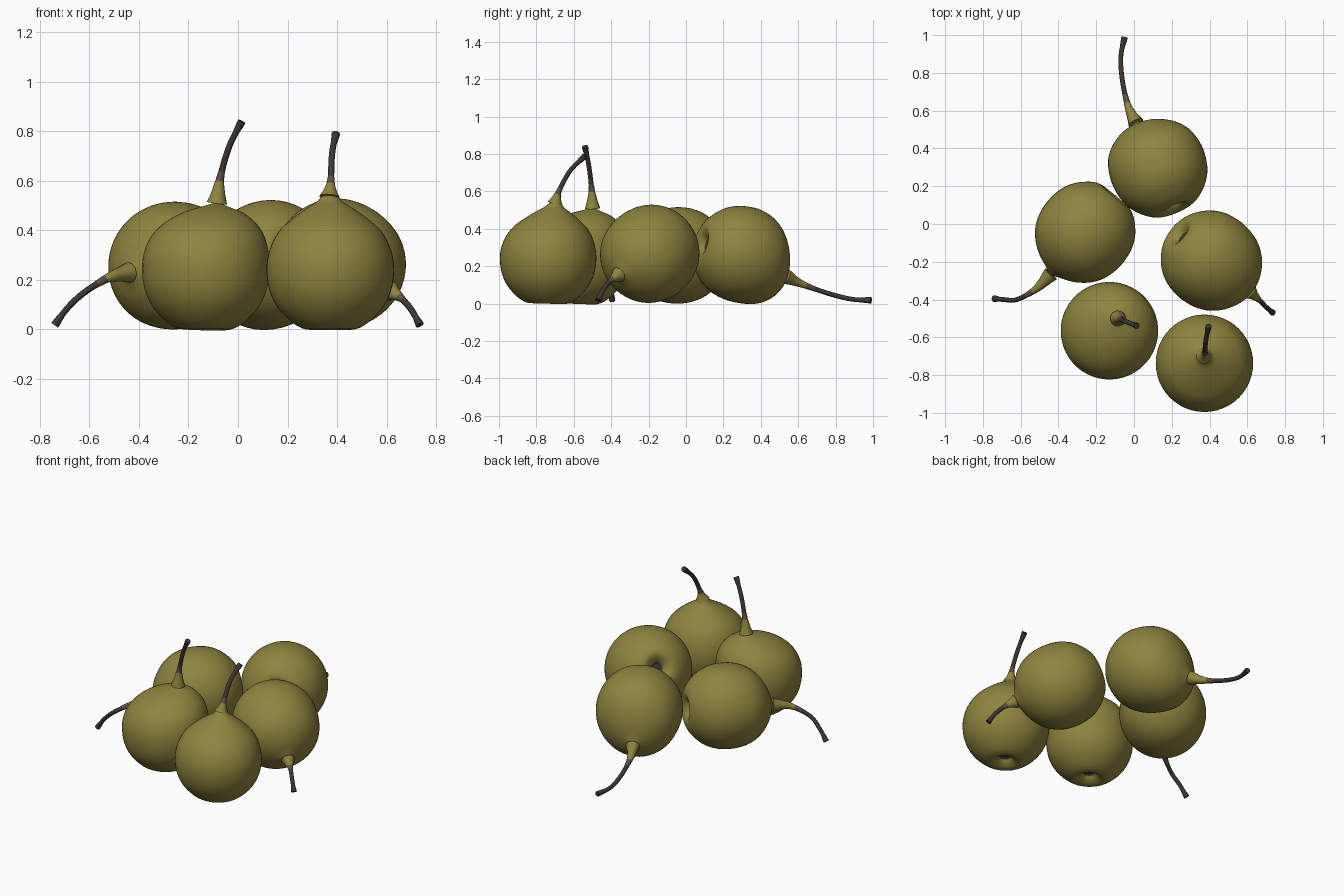
import bpy, bmesh, math
from mathutils import Vector

if "Cube" in bpy.data.objects:
    bpy.data.objects.remove(bpy.data.objects["Cube"])


def material(name, color):
    m = bpy.data.materials.new(name)
    m.use_nodes = True
    m.diffuse_color = (*color, 1)
    bsdf = m.node_tree.nodes["Principled BSDF"]
    bsdf.inputs["Base Color"].default_value = (*color, 1)
    bsdf.inputs["Roughness"].default_value = 0.7
    return m


SKIN = material("olive skin", (0.27, 0.23, 0.05))
WOOD = material("pale wood", (0.11, 0.08, 0.06))
DARK = material("dark stem", (0.047, 0.038, 0.034))
MATERIALS = [SKIN, WOOD, DARK]


def smooth_path(points, steps):
    """Catmull-Rom interpolation through the points."""
    p = [Vector(q) for q in points]
    p = [2 * p[0] - p[1]] + p + [2 * p[-1] - p[-2]]
    out = []
    for a, b, c, d in zip(p, p[1:], p[2:], p[3:]):
        for i in range(steps):
            t = i / steps
            out.append(b + (c - a) * (t / 2)
                       + (2 * a - 5 * b + 4 * c - d) * (t * t / 2)
                       + (3 * b - a - 3 * c + d) * (t ** 3 / 2))
    return out + [p[-2]]


def loft(name, rings, sides, pick):
    """Skin a list of (centre, rotation, radius) rings; pick(i) is the material."""
    bm = bmesh.new()
    loops = []
    for centre, rot, r in rings:
        loops.append([bm.verts.new(centre + rot @ Vector(
            (r * math.cos(2 * math.pi * k / sides),
             r * math.sin(2 * math.pi * k / sides), 0))) for k in range(sides)])
    for i, (lo, hi) in enumerate(zip(loops, loops[1:])):
        for k in range(sides):
            n = (k + 1) % sides
            bm.faces.new((lo[k], lo[n], hi[n], hi[k])).material_index = pick(i)
    bm.faces.new(loops[0][::-1]).material_index = pick(0)
    bm.faces.new(loops[-1]).material_index = pick(len(loops) - 2)
    bmesh.ops.recalc_face_normals(bm, faces=bm.faces)
    mesh = bpy.data.meshes.new(name)
    bm.to_mesh(mesh)
    bm.free()
    for m in MATERIALS:
        mesh.materials.append(m)
    obj = bpy.data.objects.new(name, mesh)
    bpy.context.collection.objects.link(obj)
    bpy.ops.object.select_all(action="DESELECT")
    obj.select_set(True)
    bpy.context.view_layer.objects.active = obj
    bpy.ops.object.shade_smooth_by_angle(angle=math.radians(50))
    return obj


# Fruit profile (radius, height): calyx hollow, foot, belly, shoulder, tip
FOOT = [(0.01, 0.045), (0.03, 0.042), (0.055, 0.015), (0.095, 0.0), (0.15, 0.025),
        (0.21, 0.085), (0.245, 0.155), (0.258, 0.24)]
ROUND = [(0.25, 0.32), (0.225, 0.39), (0.18, 0.45), (0.12, 0.497), (0.065, 0.522),
         (0.036, 0.535), (0.005, 0.55)]
POINTED = [(0.246, 0.32), (0.21, 0.395), (0.155, 0.45), (0.095, 0.495), (0.052, 0.525),
           (0.034, 0.545), (0.005, 0.56)]
BELLY, TIP = 0.25, 0.545


def fruit_body(name, centre, axis, tip, shoulder):
    centre, axis = Vector(centre), Vector(axis).normalized()
    rot = axis.to_track_quat("Z", "Y")
    bend = Vector(tip) - (centre + axis * (TIP - BELLY))
    profile = smooth_path([(r, h, 0) for r, h in FOOT + shoulder], 4)
    rings = []
    for r, h, _ in profile:
        t = max(0, (h - BELLY) / (TIP - BELLY))
        rings.append((centre + axis * (h - BELLY) + bend * t * t, rot, max(r, 0.002)))
    return loft(name, rings, 48, lambda i: 2 if profile[i + 1].x < 0.037 and i < 12 else 0)


# Stem thickness along its length: fleshy root, thin middle, knobbed end
THICKNESS = [(0, 0.042), (0.12, 0.029), (0.27, 0.018), (0.4, 0.013),
             (0.85, 0.0125), (0.94, 0.016), (1, 0.017)]


def thickness(t):
    for (t0, r0), (t1, r1) in zip(THICKNESS, THICKNESS[1:]):
        if t <= t1:
            return r0 + (r1 - r0) * (t - t0) / (t1 - t0)
    return THICKNESS[-1][1]


def stem(name, points):
    path = smooth_path(points, 6)
    last = len(path) - 1
    rings, rot, old = [], None, None
    for i, p in enumerate(path):
        tangent = (path[min(i + 1, last)] - path[max(i - 1, 0)]).normalized()
        if rot is None:
            rot = tangent.to_track_quat("Z", "Y")
        else:
            rot = old.rotation_difference(tangent) @ rot
        old = tangent
        rings.append((p, rot.copy(), thickness(i / last)))
    return loft(name, rings, 12,
                lambda i: 0 if i / last < 0.26 else 1 if i / last < 0.36 else 2)


# Each fruit: position, belly centre, axis, shoulder shape, stem path
FRUITS = [
    ("front_right", (-0.13, -0.565, 0.25), (0.02, 0.04, 1), ROUND,
     [(-0.085, -0.5, 0.51), (-0.07, -0.505, 0.62), (-0.035, -0.52, 0.74),
      (0.015, -0.54, 0.84)]),
    ("front_left", (0.373, -0.737, 0.25), (0, 0.03, 1), POINTED,
     [(0.37, -0.7, 0.535), (0.375, -0.68, 0.6), (0.38, -0.62, 0.71),
      (0.395, -0.54, 0.79)]),
    ("right", (-0.26, -0.045, 0.258), (-0.64, -0.77, -0.05), ROUND,
     [(-0.44, -0.265, 0.23), (-0.52, -0.345, 0.21), (-0.62, -0.4, 0.15),
      (-0.69, -0.4, 0.085), (-0.74, -0.395, 0.018)]),
    ("left", (0.41, -0.195, 0.265), (0.7, -0.585, -0.42), ROUND,
     [(0.615, -0.36, 0.155), (0.66, -0.4, 0.125), (0.7, -0.44, 0.08),
      (0.735, -0.47, 0.018)]),
    ("back", (0.125, 0.305, 0.262), (-0.38, 0.88, -0.24), ROUND,
     [(0.01, 0.535, 0.145), (-0.03, 0.62, 0.105), (-0.06, 0.75, 0.058),
      (-0.07, 0.88, 0.025), (-0.05, 0.99, 0.018)]),
]

for place, centre, axis, shoulder, path in FRUITS:
    fruit_body(place + "_fruit", centre, axis, path[0], shoulder)
    stem(place + "_stem", path)
